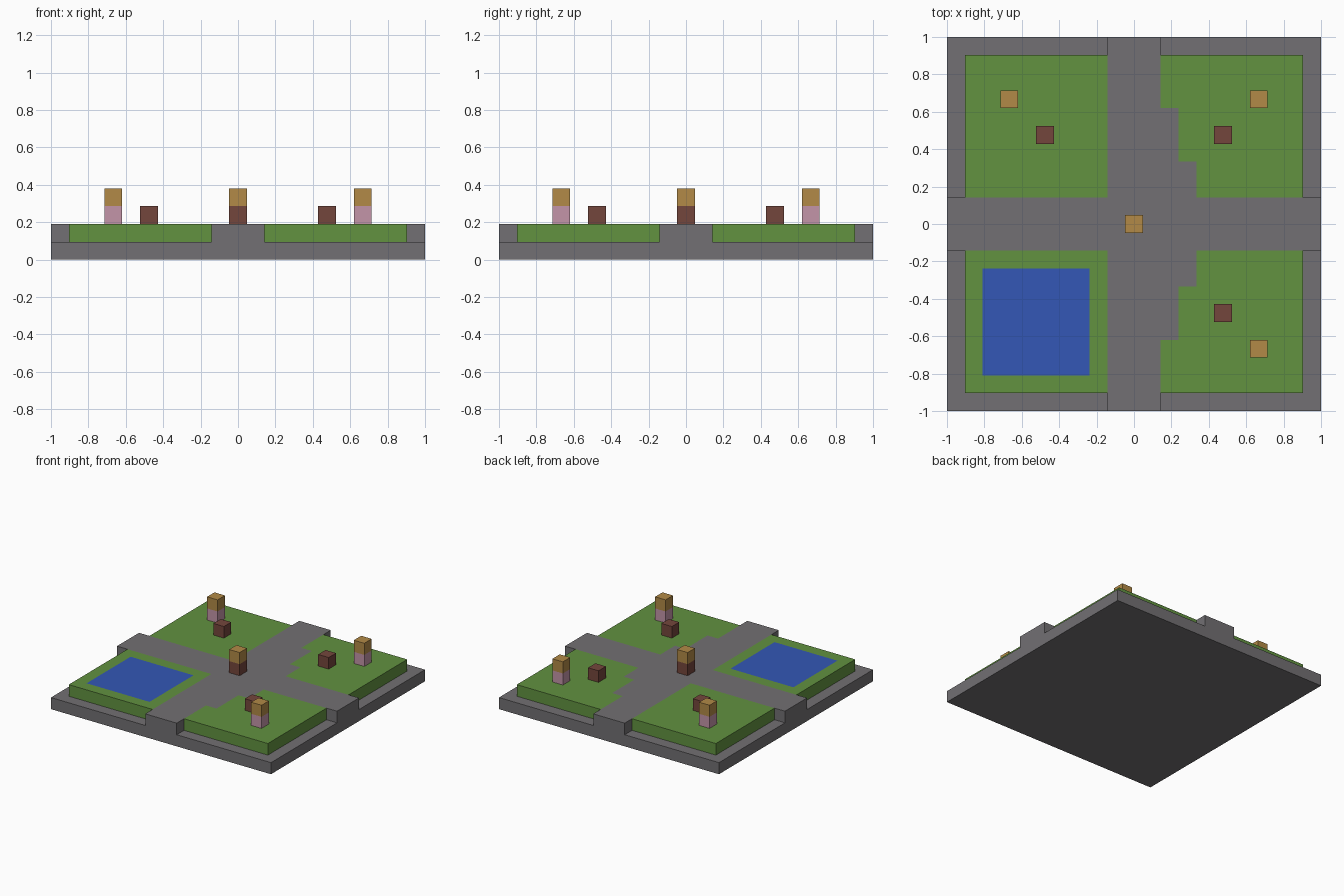
import bpy
import bmesh
from mathutils import Vector

default = bpy.data.objects.get("Cube")
if default:
    bpy.data.objects.remove(default, do_unlink=True)

CELL = 2 / 21   # the model is laid out on a 21 x 21 grid of cubes
EDGE = 10       # outermost cell index, counted from the centre


def material(name, rgb):
    linear = [(c / 255 / 12.92) if c < 11 else ((c / 255 + 0.055) / 1.055) ** 2.4 for c in rgb]
    mat = bpy.data.materials.new(name)
    mat.use_nodes = True
    mat.diffuse_color = (*linear, 1)
    bsdf = mat.node_tree.nodes["Principled BSDF"]
    bsdf.inputs["Base Color"].default_value = (*linear, 1)
    bsdf.inputs["Roughness"].default_value = 0.9
    return mat


stone = material("stone grey", (114, 112, 115))
grass = material("grass green", (98, 146, 64))
water = material("water blue", (51, 87, 182))
wood = material("dark brown", (116, 70, 60))
pink = material("dusty pink", (196, 149, 168))
tan = material("golden tan", (178, 138, 71))


def finish(name, bm, mat):
    mesh = bpy.data.meshes.new(name)
    bm.to_mesh(mesh)
    bm.free()
    mesh.materials.append(mat)
    obj = bpy.data.objects.new(name, mesh)
    bpy.context.collection.objects.link(obj)
    return obj


def block(name, i, j, level, mat, width=1):
    """A box standing on a layer of the grid."""
    bm = bmesh.new()
    bmesh.ops.create_cube(bm, size=CELL)
    bmesh.ops.scale(bm, vec=(width, width, 1), verts=bm.verts)
    bmesh.ops.translate(bm, vec=Vector((i, j, level + 0.5)) * CELL, verts=bm.verts)
    return finish(name, bm, mat)


# Rules for what covers each cell of the raised layer
def is_paving(i, j):
    cross = min(abs(i), abs(j)) <= 1
    steps = (i == 2 and abs(j) <= 6) or (i == 3 and abs(j) <= 3)
    return cross or steps


def is_lake(i, j):
    return -8 <= i <= -3 and -8 <= j <= -3


def is_lawn(i, j):
    return max(abs(i), abs(j)) < EDGE and not is_paving(i, j) and not is_lake(i, j)


def is_raised(i, j):
    inside = max(abs(i), abs(j)) <= EDGE
    return inside and (is_paving(i, j) or max(abs(i), abs(j)) < EDGE)


def layer(name, rule, mat):
    """Top faces of the chosen cells, with walls only along the open rim."""
    bm = bmesh.new()

    def face(points):
        bm.faces.new([bm.verts.new(Vector(p) * CELL) for p in points])

    cells = range(-EDGE, EDGE + 1)
    corners = [(-0.5, -0.5), (0.5, -0.5), (0.5, 0.5), (-0.5, 0.5)]
    sides = [(0, -1), (1, 0), (0, 1), (-1, 0)]
    for i, j in ((i, j) for i in cells for j in cells if rule(i, j)):
        ring = [(i + a, j + b) for a, b in corners]
        face([(x, y, 2) for x, y in ring])
        for k, (di, dj) in enumerate(sides):
            if not is_raised(i + di, j + dj):
                p, q = ring[k], ring[(k + 1) % 4]
                face([(*p, 1), (*q, 1), (*q, 2), (*p, 2)])
    bmesh.ops.remove_doubles(bm, verts=bm.verts, dist=0.001)
    bmesh.ops.dissolve_limit(bm, angle_limit=0.01, verts=bm.verts, edges=bm.edges)
    return finish(name, bm, mat)


# Ground
block("base_slab", 0, 0, 0, stone, width=2 * EDGE + 1)
layer("paved_crossroads", is_paving, stone)
layer("lawns", is_lawn, grass)
layer("lake", is_lake, water)

# Central post
block("centre_post_foot", 0, 0, 2, wood)
block("centre_post_top", 0, 0, 3, tan)

# A figure and a low stool on each lawn without water
for place, sx, sy in (("back_left", 1, 1), ("back_right", -1, 1), ("front_left", 1, -1)):
    block(place + "_figure_body", 7 * sx, 7 * sy, 2, pink)
    block(place + "_figure_head", 7 * sx, 7 * sy, 3, tan)
    block(place + "_stool", 5 * sx, 5 * sy, 2, wood)
